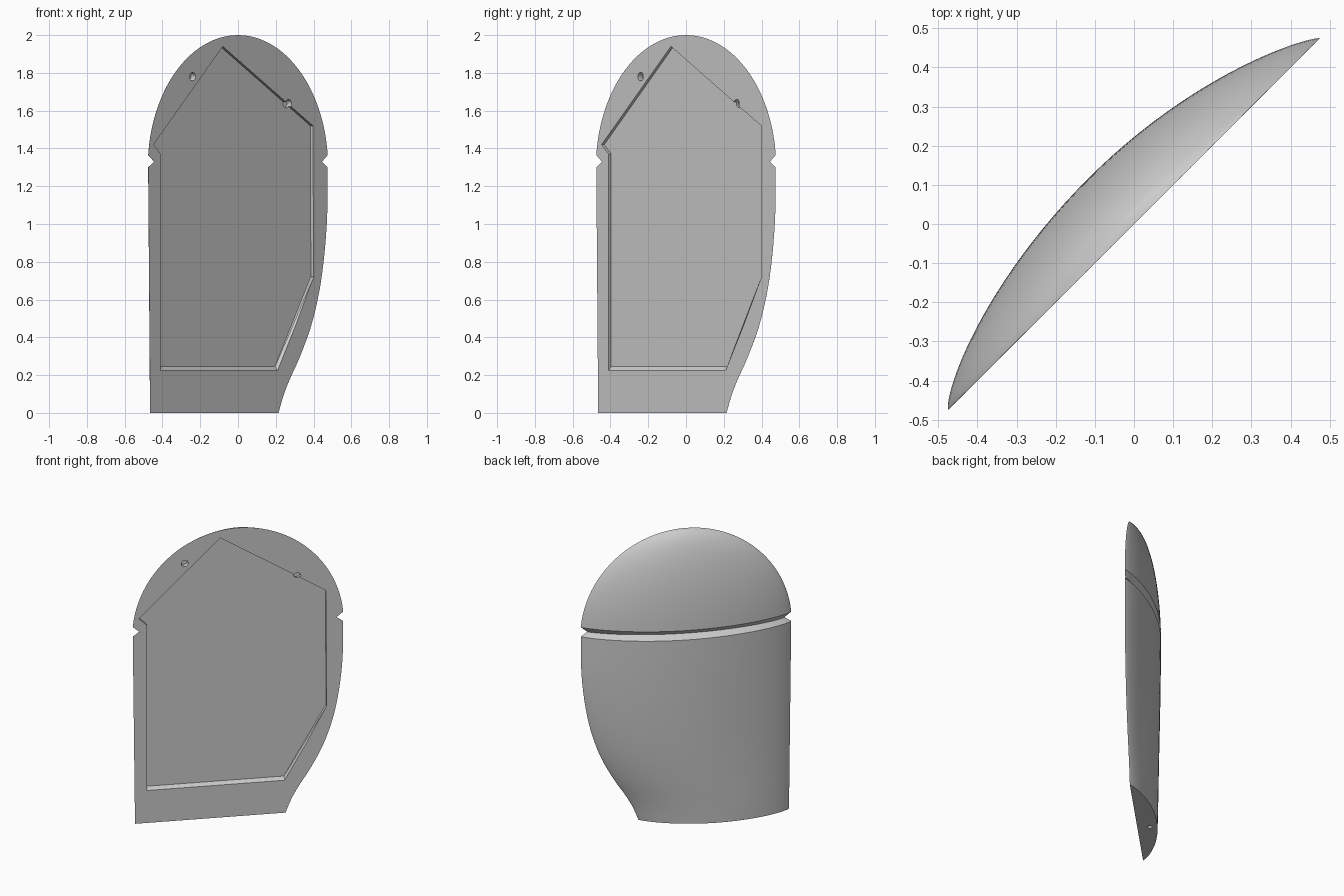
import bpy, bmesh, math
from mathutils import Matrix

if "Cube" in bpy.data.objects:
    bpy.data.objects.remove(bpy.data.objects["Cube"])

R2 = math.sqrt(2)
# Local frame: u along the flat face, n out through the curved back, z up
FRAME = Matrix(((1 / R2, -1 / R2, 0, 0), (1 / R2, 1 / R2, 0, 0), (0, 0, 1, 0), (0, 0, 0, 1)))

grey = bpy.data.materials.new("plain_grey")
grey.diffuse_color = (0.6, 0.6, 0.6, 1)
grey.use_nodes = True
grey.node_tree.nodes["Principled BSDF"].inputs["Base Color"].default_value = grey.diffuse_color


def make(name, bm):
    bmesh.ops.recalc_face_normals(bm, faces=bm.faces)
    bm.transform(FRAME)
    me = bpy.data.meshes.new(name)
    bm.to_mesh(me)
    bm.free()
    me.materials.append(grey)
    ob = bpy.data.objects.new(name, me)
    bpy.context.collection.objects.link(ob)
    return ob


# Right-hand edge of the lower body as (z, x)
EDGE = [(0, .215), (.09, .24), (.18, .275), (.29, .325), (.47, .39),
        (.7, .44), (1.0, .47), (1.3, .475)]


def right_edge(z):
    for i in range(len(EDGE) - 1):
        (z0, a), (z1, b) = EDGE[i], EDGE[i + 1]
        if z <= z1 + 1e-6:
            pz, pa = EDGE[max(i - 1, 0)]
            qz, qa = EDGE[min(i + 2, len(EDGE) - 1)]
            h, t = z1 - z0, (z - z0) / (z1 - z0)
            m0, m1 = (b - pa) / (z1 - pz) * h, (qa - a) / (qz - z0) * h
            return ((2*t**3 - 3*t*t + 1) * a + (t**3 - 2*t*t + t) * m0
                    + (3*t*t - 2*t**3) * b + (t**3 - t*t) * m1)


# Levels: (z, left u, right u, bulge)
levels = []
for i in range(27):
    z = 1.3 * i / 26
    levels.append((z, -(.465 + .01 * z / 1.3) * R2, right_edge(z) * R2,
                   .13 + .035 * math.sin(z / 1.3 * math.pi / 2)))
levels.append((1.33, -.445 * R2, .445 * R2, .128))       # groove bottom
for i in range(25):
    a = math.asin(.065 / .7) + (math.pi / 2 - math.asin(.065 / .7)) * i / 24
    s = max(math.cos(a), 0)
    levels.append((1.3 + .7 * math.sin(a), -.477 * R2 * s, .477 * R2 * s, .165 * s))

# Curved shell closed by one flat face and a flat base
SEG = 48
bm = bmesh.new()
rings = []
for z, l, r, bulge in levels[:-1]:
    ring = []
    for k in range(SEG + 1):
        t = -math.cos(math.pi * k / SEG)
        n = bulge * max(1 - t * t, 0) ** (.78 if t < 0 else .85)
        if k in (0, SEG):
            n = 0
        ring.append(bm.verts.new(((l + r) / 2 + (r - l) / 2 * t, n, z)))
    rings.append(ring)
for a, b in zip(rings, rings[1:]):
    for k in range(SEG):
        bm.faces.new((a[k], a[k + 1], b[k + 1], b[k]))
tip = bm.verts.new((0, 0, 2))
for k in range(SEG):
    bm.faces.new((rings[-1][k], rings[-1][k + 1], tip))
bm.faces.new(rings[0])
bm.faces.new([r[0] for r in rings] + [tip] + [r[-1] for r in reversed(rings)])
shell = make("half_shell", bm)

# Shallow recess cutter with a sloped lower wall
outline = [(-.41, .225), (.21, .225), (.4, .72), (.397, 1.52),
           (-.08, 1.94), (-.447, 1.42), (-.41, 1.37)]
D = .02
bm = bmesh.new()
front, back = [], []
for i, (x, z) in enumerate(outline):
    dz = D if i < 2 else 0
    front.append(bm.verts.new((x * R2, -D, z - dz)))
    back.append(bm.verts.new((x * R2, D, z + dz)))
bm.faces.new(front)
bm.faces.new(back)
for i in range(len(outline)):
    j = (i + 1) % len(outline)
    bm.faces.new((front[i], front[j], back[j], back[i]))
cutters = [make("recess_cutter", bm)]


# Small round peg holes in the flat face and in the base
def hole(name, loc, radius, depth, axis):
    b = bmesh.new()
    rot = Matrix.Rotation(math.pi / 2, 4, 'X') if axis == 'n' else Matrix()
    bmesh.ops.create_cone(b, cap_ends=True, segments=20, radius1=radius, radius2=radius,
                          depth=depth * 2, matrix=Matrix.Translation(loc) @ rot)
    cutters.append(make(name, b))


hole("left_peg_cutter", (-.24 * R2, 0, 1.78), .022, .035, 'n')
hole("right_peg_cutter", (.268 * R2, 0, 1.637), .022, .035, 'n')
hole("base_hole_cutter", (-.24, .08, 0), .015, .1, 'z')

for c in cutters:
    c.hide_render = True
    c.hide_set(True)
    mod = shell.modifiers.new(c.name, 'BOOLEAN')
    mod.operation = 'DIFFERENCE'
    mod.solver = 'EXACT'
    mod.object = c

# Apply cuts, then shade smooth with sharp edges kept
bpy.context.view_layer.objects.active = shell
shell.select_set(True)
for m in list(shell.modifiers):
    bpy.ops.object.modifier_apply(modifier=m.name)
for c in cutters:
    bpy.data.objects.remove(c)
bpy.ops.object.shade_smooth_by_angle(angle=math.radians(30))
